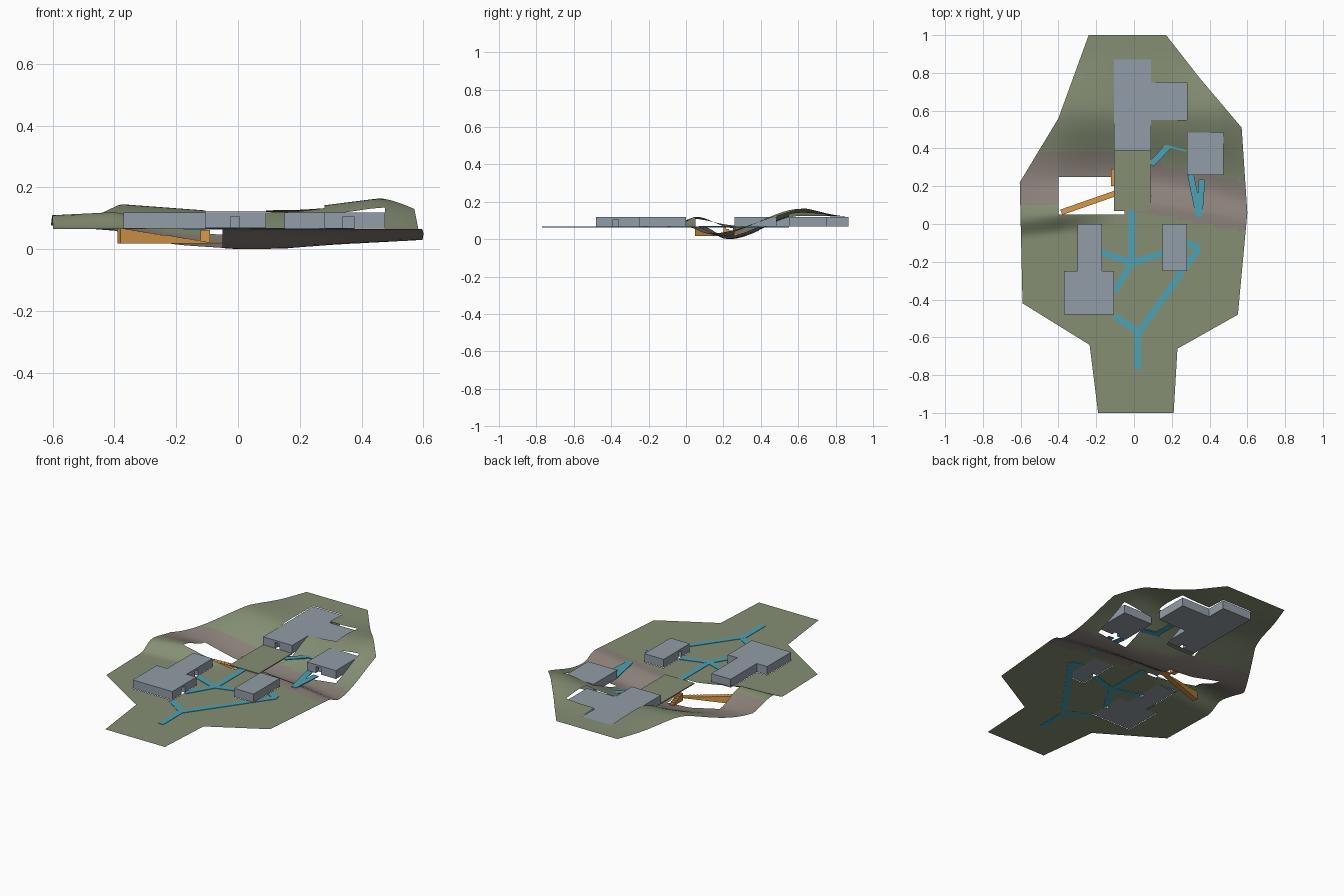
import bpy, bmesh, math
from mathutils import Vector

if "Cube" in bpy.data.objects:
    bpy.data.objects.remove(bpy.data.objects["Cube"])


def material(name, rgb):
    m = bpy.data.materials.new(name)
    m.diffuse_color = (*rgb, 1)
    m.use_nodes = True
    m.node_tree.nodes["Principled BSDF"].inputs["Base Color"].default_value = m.diffuse_color
    return m


GRASS = material("grass", (0.235, 0.275, 0.175))
EARTH = material("earth", (0.26, 0.22, 0.195))
GREY = material("building_grey", (0.29, 0.335, 0.385))
BLUE = material("path_blue", (0.075, 0.36, 0.46))
ORANGE = material("stair_orange", (0.70, 0.32, 0.07))
GROUND = 0.065


def finish(bm, name, *mats):
    me = bpy.data.meshes.new(name)
    bm.to_mesh(me)
    bm.free()
    ob = bpy.data.objects.new(name, me)
    bpy.context.collection.objects.link(ob)
    for m in mats:
        me.materials.append(m)
    return ob


def table(x, pts):
    """Linear interpolation through (x, value) pairs."""
    if x <= pts[0][0]:
        return pts[0][1]
    for (a, u), (b, v) in zip(pts, pts[1:]):
        if x <= b:
            return u + (v - u) * (x - a) / (b - a)
    return pts[-1][1]


def smooth(y, pts):
    """Eased interpolation through (y, z) pairs."""
    for (a, u), (b, v) in zip(pts, pts[1:]):
        if y <= b:
            t = max(0, (y - a) / (b - a))
            return u + (v - u) * t * t * (3 - 2 * t)
    return pts[-1][1]


# terrain shape: flat south, lip, valley, ridge, flat north
START = [(-.6, -.08), (-.1, -.02), (.1, -.01), (.6, -.1)]
LIP = [(-.6, .11), (-.4, .12), (-.1, GROUND)]
VALLEY_Y = [(-.6, .26), (0, .23), (.35, .19), (.6, .12)]
VALLEY_Z = [(-.6, .075), (-.4, .06), (-.2, .014), (0, 0), (.15, .002), (.3, .014), (.6, .03)]
RIDGE = [(-.6, .12), (-.37, .145), (-.1, .125), (.2, .132), (.46, .165), (.6, .14)]


def height(x, y):
    s = table(x, START)
    return smooth(y, [(s, GROUND), (s + .11, table(x, LIP)),
                      (table(x, VALLEY_Y), table(x, VALLEY_Z)),
                      (.62, table(x, RIDGE)), (.9, .121)]) if y > s else GROUND


# building footprints, as rectangles x0, x1, y0, y1
FOOTPRINTS = [(-.30, -.17, -.25, 0), (-.37, -.105, -.48, -.25), (.15, .28, -.25, 0),
              (.28, .475, .26, .485), (-.105, .09, .39, .87), (.09, .28, .55, .75)]
COURT = (-.4, -.05, .05, .25)
OUTLINE = [(-.24, 1), (-.4, .56), (-.605, .22), (-.59, -.42), (-.235, -.64), (-.19, -1),
           (.21, -1), (.23, -.66), (.55, -.48), (.6, .06), (.57, .51), (.35, .77), (.17, 1)]

# terrain sheet, sliced into a grid and pierced under the buildings
bm = bmesh.new()
bm.faces.new([bm.verts.new((x, y, 0)) for x, y in OUTLINE])
holes = FOOTPRINTS + [COURT]
xs = {round(-.57 + .04 * i, 3) for i in range(30)} | {v for h in holes for v in h[:2]}
ys = {round(-.1 + .02 * i, 3) for i in range(55)} | {v for h in holes for v in h[2:]} | {-.64, -.66}
for axis, cuts in ((1, ys), (0, xs)):
    for c in sorted(cuts):
        co, no = Vector((0, 0, 0)), Vector((0, 0, 0))
        co[axis], no[axis] = c, 1
        bmesh.ops.bisect_plane(bm, geom=bm.verts[:] + bm.edges[:] + bm.faces[:],
                               dist=1e-5, plane_co=co, plane_no=no)
cut = []
for f in bm.faces:
    c = f.calc_center_median()
    if any(a < c.x < b and d < c.y < e for a, b, d, e in holes):
        cut.append(f)
bmesh.ops.delete(bm, geom=cut, context='FACES')
for f in bm.faces:
    c = f.calc_center_median()
    low = table(c.x, [(-.4, .1), (.1, .05), (.6, -.04)])
    high = table(c.x, [(-.1, .38), (.1, .32), (.6, .22)])
    f.material_index = int(low < c.y < high)
    f.smooth = True
for v in bm.verts:
    v.co.z = height(v.co.x, v.co.y)
bmesh.ops.recalc_face_normals(bm, faces=bm.faces[:])
if sum(f.normal.z for f in bm.faces) < 0:
    bmesh.ops.reverse_faces(bm, faces=bm.faces[:])
finish(bm, "terrain", GRASS, EARTH)


def prism(name, pts, z0, z1, mat):
    bm = bmesh.new()
    f = bm.faces.new([bm.verts.new((x, y, z0)) for x, y in pts])
    r = bmesh.ops.extrude_face_region(bm, geom=[f])
    for v in r['geom']:
        if isinstance(v, bmesh.types.BMVert):
            v.co.z = z1
    bmesh.ops.recalc_face_normals(bm, faces=bm.faces[:])
    return finish(bm, name, mat)


def rect(a, b, c, d):
    return [(a, c), (b, c), (b, d), (a, d)]


def building(name, pts, doors):
    ob = prism(name, pts, .067, .118, GREY)
    for i, d in enumerate(doors):
        cutter = prism(f"{name}_door_cutter_{i}", rect(*d), .05, .106, GREY)
        cutter.hide_render = True
        cutter.hide_viewport = True
        mod = ob.modifiers.new("door", 'BOOLEAN')
        mod.operation, mod.object, mod.solver = 'DIFFERENCE', cutter, 'EXACT'


# buildings with recessed doorways
building("southwest_building",
         [(-.37, -.48), (-.105, -.48), (-.105, -.25), (-.17, -.25), (-.17, 0), (-.30, 0),
          (-.30, -.25), (-.37, -.25)],
         [(-.13, -.09, -.39, -.36), (-.195, -.16, -.17, -.14)])
building("southeast_building", rect(.15, .28, -.25, 0), [(.14, .175, -.17, -.14)])
building("northeast_building", rect(.28, .475, .26, .485), [(.34, .375, .25, .285)])
building("north_building",
         [(-.105, .39), (.09, .39), (.09, .55), (.28, .55), (.28, .75), (.09, .75),
          (.09, .87), (-.105, .87)],
         [(-.025, .005, .38, .42)])

# flat bridge over the valley
prism("bridge_deck", rect(-.105, .09, .07, .39), .064, .07, GRASS)


# paths made of thin straight strips
def strip(name, p, q, width, z0, z1, mat):
    p, q = Vector(p), Vector(q)
    d = (q - p).normalized()
    n = Vector((-d.y, d.x)) * width / 2
    return prism(name, [p - n, q - n, q + n, p + n], z0, z1, mat)


PATHS = {
    "entry_path": [(.02, -.77), (.02, -.57), (-.105, -.485)],
    "east_path": [(.02, -.58), (.345, -.125), (.28, -.10)],
    "bridge_path": [(-.012, .07), (-.012, -.205), (-.17, -.15)],
    "door_path": [(-.105, -.36), (-.012, -.205), (.15, -.155)],
    "valley_path": [(.30, .26), (.345, .04), (.36, .235)],
    "hill_path": [(.09, .315), (.19, .42), (.28, .40)],
    "hill_branch": [(.19, .41), (.19, .55)],
}
for k, (name, pts) in enumerate(PATHS.items()):
    for i, (p, q) in enumerate(zip(pts, pts[1:])):
        strip(f"{name}_{i}", p, q, .034, .063, .0675 + .0002 * k, BLUE)


# stepped stairs leading down into the court
def stairs(name, p, q, width, high, low, steps):
    p, q = Vector(p), Vector(q)
    pts = []
    for i in range(steps):
        z = high + (low - high) * i / (steps - 1)
        pts += [(i / steps, z), ((i + 1) / steps, z)]
    pts += [(1, .018), (0, .018)]
    d = (q - p).normalized()
    n = Vector((-d.y, d.x)) * width / 2
    bm = bmesh.new()
    sides = [[bm.verts.new((*(p.lerp(q, t) + n * s), z)) for t, z in pts] for s in (-1, 1)]
    bm.faces.new(sides[0])
    bm.faces.new(sides[1][::-1])
    for i in range(len(pts)):
        j = (i + 1) % len(pts)
        bm.faces.new((sides[0][i], sides[1][i], sides[1][j], sides[0][j]))
    bmesh.ops.recalc_face_normals(bm, faces=bm.faces[:])
    finish(bm, name, ORANGE)


stairs("long_stair", (-.385, .062), (-.09, .165), .03, .066, .024, 16)
stairs("short_stair", (-.106, .20), (-.106, .29), .03, .062, .026, 6)
prism("stair_landing", rect(-.10, -.05, .155, .20), .018, .024, ORANGE)
